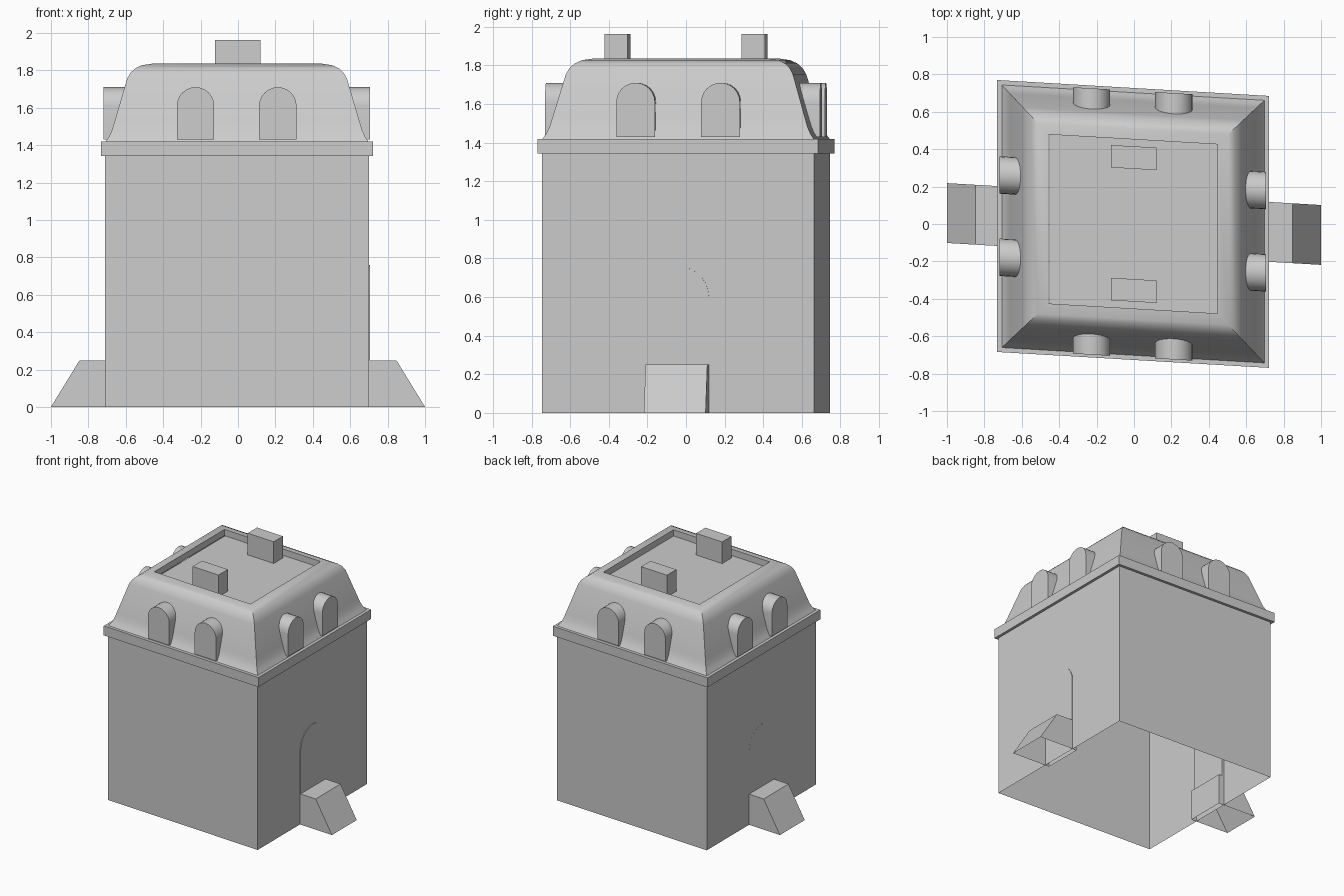
import bpy, bmesh, math

if "Cube" in bpy.data.objects:
    bpy.data.objects.remove(bpy.data.objects["Cube"])

SHEAR = -0.0585   # the plan is slightly skewed: y shifts with x
OFF = -0.005      # tiny x offset of the main body


def finish(name, bm, fix=False):
    """Skew the plan, then turn the bmesh into a named object."""
    for v in bm.verts:
        v.co.y += SHEAR * v.co.x
    if fix:
        bmesh.ops.recalc_face_normals(bm, faces=bm.faces)
    mesh = bpy.data.meshes.new(name)
    bm.to_mesh(mesh)
    bm.free()
    ob = bpy.data.objects.new(name, mesh)
    bpy.context.collection.objects.link(ob)
    bpy.ops.object.select_all(action='DESELECT')
    ob.select_set(True)
    bpy.context.view_layer.objects.active = ob
    bpy.ops.object.shade_smooth_by_angle(angle=math.radians(30))
    return ob


def square_loft(name, profile):
    """Sweep (half width, height) points round a square, mitred corners."""
    bm = bmesh.new()
    rings = [[bm.verts.new((sx * h + OFF, sy * h, z))
              for sx, sy in ((-1, -1), (1, -1), (1, 1), (-1, 1))]
             for h, z in profile]
    for a, b in zip(rings, rings[1:]):
        for i in range(4):
            j = (i + 1) % 4
            bm.faces.new((a[i], a[j], b[j], b[i]))
    return finish(name, bm)


def prism(name, outline, place, d0, d1, skip_edge=None):
    """Extrude a 2D outline from depth d0 to d1; place maps (u, v, d) to xyz."""
    bm = bmesh.new()
    a = [bm.verts.new(place(u, v, d0)) for u, v in outline]
    b = [bm.verts.new(place(u, v, d1)) for u, v in outline]
    n = len(outline)
    bm.faces.new(a)
    bm.faces.new(b[::-1])
    for i in range(n):
        if i != skip_edge:
            j = (i + 1) % n
            bm.faces.new((a[i], b[i], b[j], a[j]))
    return finish(name, bm, True)


def arch(half, z0, top, seg=12):
    """Round-headed outline."""
    zc = top - half
    pts = [(-half, z0), (half, z0)]
    for i in range(seg + 1):
        t = math.pi * i / seg
        pts.append((half * math.cos(t), zc + half * math.sin(t)))
    return pts


# Open-bottomed walls and the cornice band
square_loft("walls", [(0.705, 0), (0.705, 1.36)])
square_loft("cornice", [(0.70, 1.343), (0.727, 1.343), (0.727, 1.42), (0.69, 1.42)])

# Flared mansard roof with a lip down to the sunken deck
square_loft("mansard_roof", [
    (0.702, 1.42), (0.684, 1.447), (0.669, 1.48), (0.657, 1.52), (0.588, 1.755),
    (0.571, 1.785), (0.545, 1.81), (0.51, 1.827), (0.452, 1.836), (0.452, 1.785)])

# Roof deck
bm = bmesh.new()
bm.faces.new([bm.verts.new((x + OFF, y, 1.785)) for x, y in
              ((-0.447, -0.452), (0.452, -0.452), (0.452, 0.452), (-0.447, 0.452))])
finish("roof_deck", bm)

# Front and back chimneys
for side, s in (("front", -1), ("back", 1)):
    prism(f"{side}_chimney",
          [(-0.122, 1.785), (0.122, 1.785), (0.122, 1.962), (-0.122, 1.962)],
          lambda u, v, d, s=s: (u - 0.002, s * d, v), 0.295, 0.415)

# Two round-headed dormers on each roof slope
for c in (-0.22, 0.22):
    tag = "a" if c < 0 else "b"
    for s in (-1, 1):
        prism(f"{'front' if s < 0 else 'back'}_dormer_{tag}", arch(0.1, 1.43, 1.71),
              lambda u, v, d: (u + c - 0.007, s * d, v), 0.57, 0.712)
        prism(f"{'left' if s < 0 else 'right'}_dormer_{tag}", arch(0.1, 1.43, 1.71),
              lambda u, v, d: (s * d - 0.007, u + c, v), 0.57, 0.712)

# Arched door and open-bottomed sloping step on the left and right sides
for side, s in (("left", -1), ("right", 1)):
    prism(f"{side}_door", arch(0.16, 0.25, 0.76),
          lambda u, v, d: (s * d + OFF * 0.5, u, v), 0.69, 0.708)
    prism(f"{side}_step", [(0.665, 0), (1.0, 0), (0.847, 0.25), (0.665, 0.25)],
          lambda u, v, d: (s * u, d, v), -0.16, 0.16, skip_edge=0)
